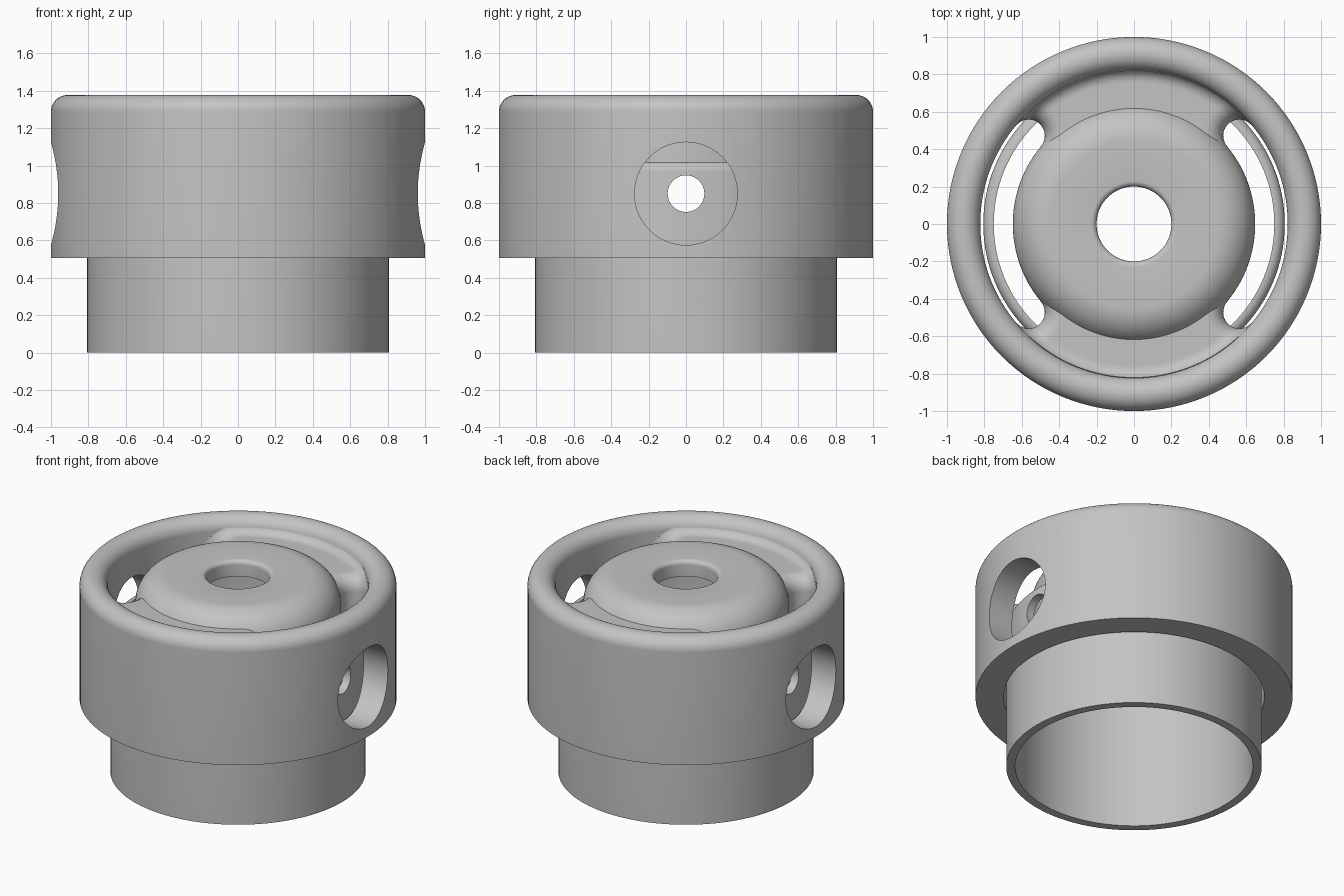
import bpy, bmesh, math
from math import sin, cos, pi, sqrt, radians

cube = bpy.data.objects.get("Cube")
if cube:
    bpy.data.objects.remove(cube, do_unlink=True)

grey = bpy.data.materials.new("satin_grey")
grey.use_nodes = True
colour = (0.55, 0.55, 0.55, 1)
grey.diffuse_color = colour
grey.node_tree.nodes["Principled BSDF"].inputs["Base Color"].default_value = colour


def finish(bm, name):
    bmesh.ops.recalc_face_normals(bm, faces=bm.faces[:])
    mesh = bpy.data.meshes.new(name)
    bm.to_mesh(mesh)
    bm.free()
    mesh.materials.append(grey)
    ob = bpy.data.objects.new(name, mesh)
    bpy.context.collection.objects.link(ob)
    return ob


def arc(r, z, radius, start, end, steps=10):
    angles = [radians(start + (end - start) * i / steps) for i in range(steps + 1)]
    return [(r + radius * cos(a), z + radius * sin(a)) for a in angles]


def lathe(name, profile, segments=128):
    """Revolve a closed (r, z) profile around z."""
    bm = bmesh.new()
    rings = []
    for s in range(segments):
        a = 2 * pi * s / segments
        rings.append([bm.verts.new((r * cos(a), r * sin(a), z)) for r, z in profile])
    n = len(profile)
    for s in range(segments):
        a, b = rings[s], rings[(s + 1) % segments]
        for i in range(n):
            j = (i + 1) % n
            bm.faces.new((a[i], b[i], b[j], a[j]))
    return finish(bm, name)


def drill(ob, radius, z):
    """Cut a round hole along x through the whole part."""
    bpy.ops.mesh.primitive_cylinder_add(vertices=64, radius=radius, depth=3,
                                        location=(0, 0, z), rotation=(0, pi / 2, 0))
    cutter = bpy.context.object
    cutter.name = ob.name + "_cutter"
    mod = ob.modifiers.new("side_holes", 'BOOLEAN')
    mod.operation = 'DIFFERENCE'
    mod.solver = 'EXACT'
    mod.object = cutter
    bpy.ops.object.select_all(action='DESELECT')
    bpy.context.view_layer.objects.active = ob
    ob.select_set(True)
    bpy.ops.object.modifier_apply(modifier=mod.name)
    bpy.data.objects.remove(cutter, do_unlink=True)


# Outer collar with a fully rounded rim and two large side holes
collar = lathe("outer_collar", [(0.822, 0.505), (1, 0.505)]
               + arc(0.911, 1.288, 0.089, 0, 180, 24))
drill(collar, 0.275, 0.85)

# Open tube with a rounded upper edge and small cross holes
tube = lathe("inner_tube", [(0.75, 0), (0.806, 0)]
             + arc(0.756, 0.97, 0.05, 0, 90) + [(0.75, 1.02)])
drill(tube, 0.098, 0.85)

# Hollow central dome with a soft-edged hole on top
dome = lathe("central_dome", [(0.54, 1.0), (0.648, 1.0)]
             + arc(0.448, 1.17, 0.2, 0, 90, 16)
             + arc(0.23, 1.34, 0.03, 90, 180, 6)
             + [(0.2, 1.26)] + arc(0.45, 1.17, 0.09, 90, 0, 8))

# Bridges joining dome, tube and collar between two curved slots
SLOT_R, SLOT_W, SLOT_END, EDGE = 0.735, 0.086, radians(40), 0.1


def bridge_height(r, x, y):
    z = 1.275
    if r > 0.826:
        z = 1.3
    elif r > 0.76:
        z = 1.345 - sqrt(0.07 ** 2 - (r - 0.76) ** 2)
    ex, ey = SLOT_R * cos(SLOT_END), SLOT_R * sin(SLOT_END)
    d = max(0, math.hypot(abs(x) - ex, abs(y) - ey) - SLOT_W)
    if d < EDGE:
        z -= EDGE - sqrt(max(0, EDGE ** 2 - (EDGE - d) ** 2))
    return z


def bridge(name, side):
    bm = bmesh.new()
    rows = []
    radii = [0.6, 0.63] + [SLOT_R - SLOT_W * cos(pi * i / 24) for i in range(25)] + [0.828, 0.86]
    for r in sorted(radii):
        c = (r * r + SLOT_R ** 2 - SLOT_W ** 2) / (2 * r * SLOT_R)
        start = SLOT_END + math.acos(min(1, c))
        row = []
        for i in range(65):
            a = pi / 2 + (pi / 2 - start) * sin(pi / 2 * (i / 32 - 1))
            x, y = r * cos(a), r * sin(a) * side
            row.append(bm.verts.new((x, y, bridge_height(r, x, y))))
        rows.append(row)
    for p, q in zip(rows, rows[1:]):
        for i in range(64):
            bm.faces.new((p[i], p[i + 1], q[i + 1], q[i]))
    out = bmesh.ops.extrude_face_region(bm, geom=bm.faces[:], use_keep_orig=True)
    for v in out["geom"]:
        if isinstance(v, bmesh.types.BMVert):
            v.co.z = 0.98
    return finish(bm, name)


parts = [collar, tube, dome, bridge("back_bridge", 1), bridge("front_bridge", -1)]

# Smooth shading with crisp edges
bpy.ops.object.select_all(action='DESELECT')
for ob in parts:
    ob.select_set(True)
bpy.context.view_layer.objects.active = collar
bpy.ops.object.shade_smooth_by_angle(angle=radians(35))
